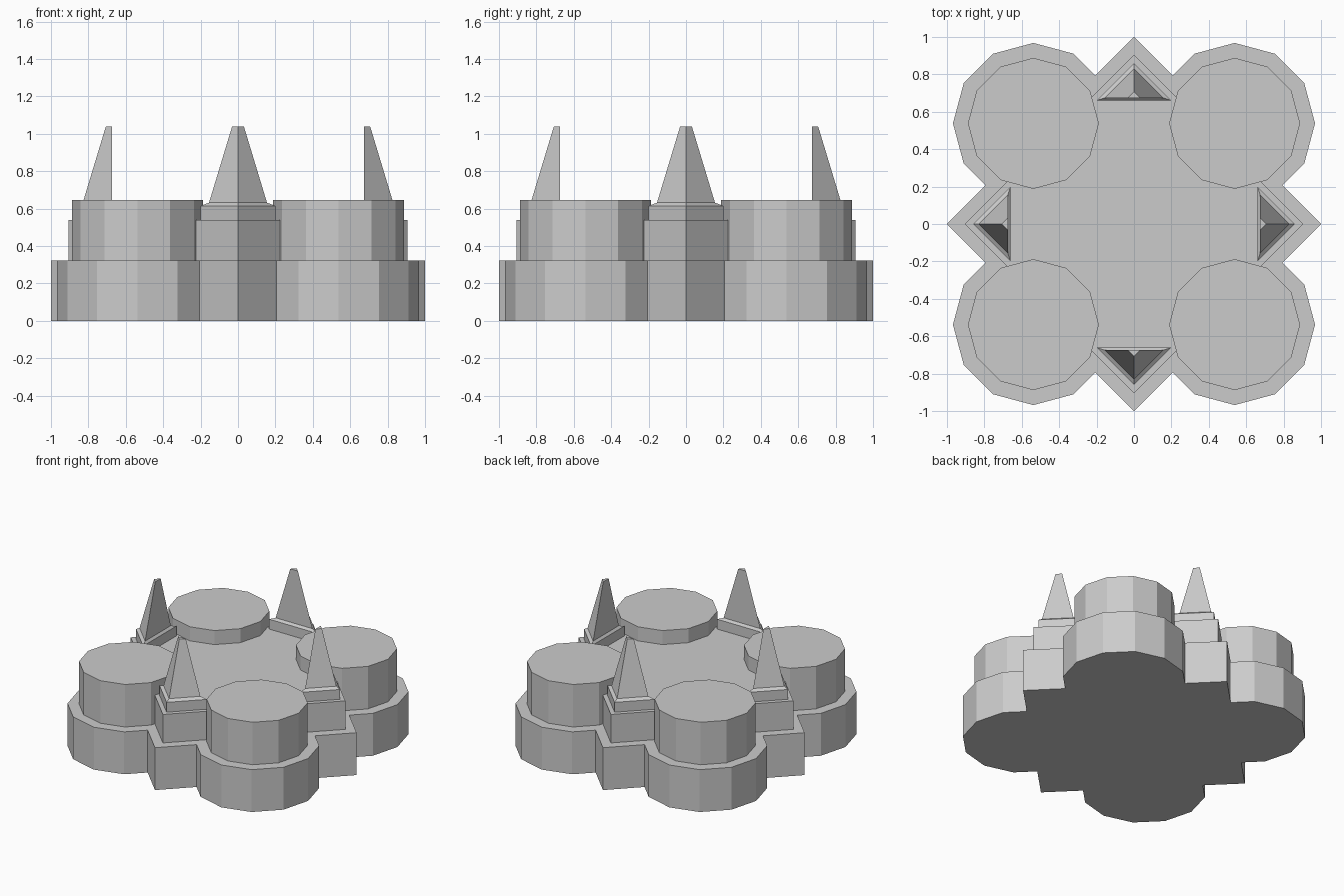
import bpy
from math import cos, sin, pi

cube = bpy.data.objects.get("Cube")
if cube:
    bpy.data.objects.remove(cube, do_unlink=True)

stone = bpy.data.materials.new("grey_stone")
stone.use_nodes = True
stone.diffuse_color = (0.6, 0.6, 0.6, 1)
stone.node_tree.nodes["Principled BSDF"].inputs["Base Color"].default_value = (0.6, 0.6, 0.6, 1)


def loft(name, rings):
    """Closed solid through equal-length, counter-clockwise rings, bottom to top."""
    n = len(rings[0])
    verts = [p for ring in rings for p in ring]
    faces = [tuple(reversed(range(n))), tuple(range(len(verts) - n, len(verts)))]
    for base in range(0, len(verts) - n, n):
        for i in range(n):
            j = (i + 1) % n
            faces.append((base + i, base + j, base + n + j, base + n + i))
    mesh = bpy.data.meshes.new(name)
    mesh.from_pydata(verts, [], faces)
    mesh.materials.append(stone)
    obj = bpy.data.objects.new(name, mesh)
    bpy.context.collection.objects.link(obj)
    return obj


def prism(name, sides, radius, x, y, z0, z1):
    angles = [2 * pi * i / sides for i in range(sides)]
    return loft(name, [[(x + radius * cos(a), y + radius * sin(a), z) for a in angles]
                       for z in (z0, z1)])


STEP, FLOOR, TOWER_TOP, OFFSET = 0.323, 0.54, 0.647, 0.538
corners = {"front_right": (-1, -1), "front_left": (1, -1),
           "back_right": (-1, 1), "back_left": (1, 1)}

# Plinth: diamond merged with four round lobes
plinth = prism("plinth", 4, 1.0, 0, 0, 0, STEP)
for sx, sy in corners.values():
    lobe = prism("lobe", 12, 0.43, sx * OFFSET, sy * OFFSET, 0, STEP)
    bpy.context.view_layer.objects.active = plinth
    union = plinth.modifiers.new("union", 'BOOLEAN')
    union.operation = 'UNION'
    union.solver = 'EXACT'
    union.object = lobe
    bpy.ops.object.modifier_apply(modifier=union.name)
    bpy.data.objects.remove(lobe, do_unlink=True)

# Upper floor and corner towers
prism("upper_floor", 4, 0.905, 0, 0, STEP, FLOOR)
for name, (sx, sy) in corners.items():
    prism(name + "_tower", 12, 0.35, sx * OFFSET, sy * OFFSET, STEP, TOWER_TOP)

# Triangular spires on bevelled pedestals: (back, tip, height)
pedestal = [(0.66, 0.86, FLOOR), (0.66, 0.86, 0.615), (0.675, 0.83, 0.632)]
spire = [(0.675, 0.83, 0.632), (0.675, 0.707, 1.038)]
for k, side in enumerate(("left", "back", "right", "front")):
    c, s = cos(k * pi / 2), sin(k * pi / 2)
    for part, levels in (("pedestal", pedestal), ("spire", spire)):
        rings = []
        for back, tip, z in levels:
            outline = [(back, back - tip), (tip, 0), (back, tip - back)]
            rings.append([(u * c - v * s, u * s + v * c, z) for u, v in outline])
        loft(f"{side}_{part}", rings)
